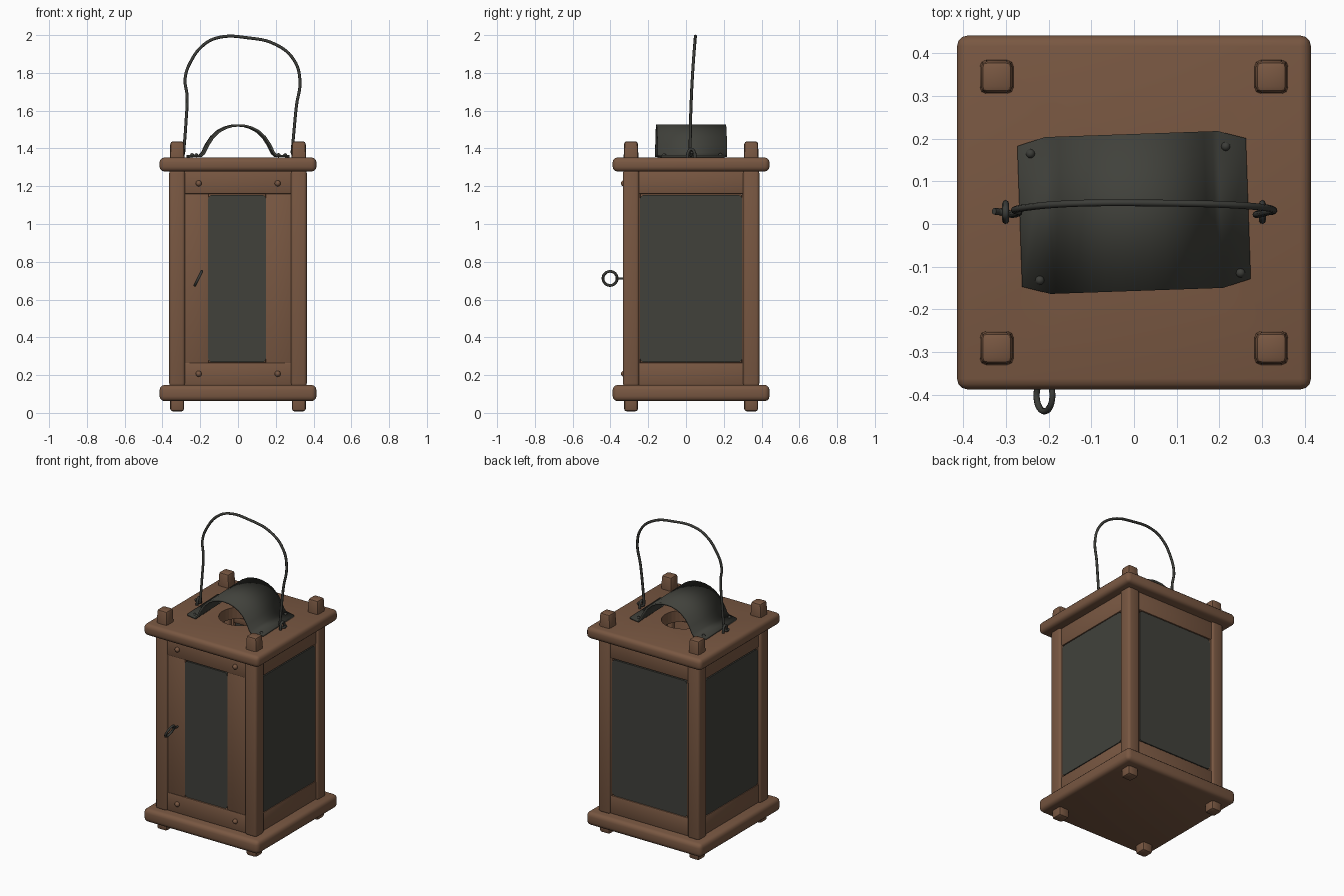
import bpy, bmesh, math
from mathutils import Vector, Matrix

old = bpy.data.objects.get("Cube")
if old:
    bpy.data.objects.remove(old, do_unlink=True)

CY = 0.027  # depth centre of the body


def material(name, rgb):
    m = bpy.data.materials.new(name)
    m.use_nodes = True
    m.diffuse_color = (*rgb, 1)
    m.node_tree.nodes["Principled BSDF"].inputs["Base Color"].default_value = (*rgb, 1)
    return m


wood = material("brown wood", (0.19, 0.096, 0.054))
pane = material("dark glass", (0.052, 0.053, 0.044))
iron = material("dark iron", (0.045, 0.046, 0.040))


def finish(name, bm, mat, smooth=True):
    bmesh.ops.recalc_face_normals(bm, faces=bm.faces)
    me = bpy.data.meshes.new(name)
    bm.to_mesh(me)
    bm.free()
    ob = bpy.data.objects.new(name, me)
    bpy.context.collection.objects.link(ob)
    me.materials.append(mat)
    if smooth:
        bpy.ops.object.select_all(action="DESELECT")
        ob.select_set(True)
        bpy.context.view_layer.objects.active = ob
        bpy.ops.object.shade_smooth_by_angle(angle=math.radians(40))
    return ob


def box(name, x, y, z, mat=wood, bevel=0.008, segments=2, taper=1.0):
    """Bevelled box from (min, max) ranges; taper shrinks the top."""
    bm = bmesh.new()
    bmesh.ops.create_cube(bm, size=1)
    mid = [(a + b) / 2 for a, b in (x, y, z)]
    size = [b - a for a, b in (x, y, z)]
    for v in bm.verts:
        k = taper if v.co.z > 0 else 1
        v.co = Vector((mid[0] + v.co.x * size[0] * k,
                       mid[1] + v.co.y * size[1] * k, mid[2] + v.co.z * size[2]))
    bmesh.ops.bevel(bm, geom=bm.edges[:], offset=bevel, segments=segments,
                    profile=0.5, affect="EDGES")
    return finish(name, bm, mat)


def tube(name, points, radius, cyclic=False):
    """Smooth iron wire through the points."""
    cu = bpy.data.curves.new(name, "CURVE")
    cu.dimensions = "3D"
    cu.bevel_depth, cu.bevel_resolution, cu.resolution_u = radius, 2, 6
    cu.use_fill_caps = True
    sp = cu.splines.new("BEZIER")
    sp.bezier_points.add(len(points) - 1)
    for bp, p in zip(sp.bezier_points, points):
        bp.co = p
        bp.handle_left_type = bp.handle_right_type = "AUTO"
    sp.use_cyclic_u = cyclic
    cu.materials.append(iron)
    ob = bpy.data.objects.new(name, cu)
    bpy.context.collection.objects.link(ob)
    return ob


def stud(name, at, radius, mat):
    bm = bmesh.new()
    bmesh.ops.create_uvsphere(bm, u_segments=12, v_segments=8, radius=radius)
    bmesh.ops.translate(bm, vec=at, verts=bm.verts)
    return finish(name, bm, mat)


# Base and roof boards
span = (CY - 0.415, CY + 0.415)
box("base_board", (-0.415, 0.415), span, (0.062, 0.148), bevel=0.026, segments=3)
roof = box("roof_board", (-0.415, 0.415), span, (1.278, 1.352), bevel=0.025, segments=3)

# Round smoke hole through the roof
bm = bmesh.new()
bmesh.ops.create_cone(bm, cap_ends=True, segments=32, radius1=0.13, radius2=0.13, depth=0.4)
bmesh.ops.translate(bm, vec=(0, CY, 1.3), verts=bm.verts)
cutter = finish("smoke_hole_cutter", bm, wood, smooth=False)
cutter.hide_render = True
cutter.hide_set(True)
cutter.display_type = "WIRE"
cut = roof.modifiers.new("smoke_hole", "BOOLEAN")
cut.operation, cut.object, cut.solver = "DIFFERENCE", cutter, "EXACT"

# Corner posts with feet below and pegs above
for sx, side in ((-1, "right"), (1, "left")):
    for sy, end in ((-1, "front"), (1, "back")):
        px, py = sx * 0.322, CY + sy * 0.318

        def around(c, half):
            return (c - half, c + half)

        tag = f"{end}_{side}"
        box(f"{tag}_post", around(px, 0.042), around(py, 0.043), (0.14, 1.285),
            bevel=0.016, segments=3)
        box(f"{tag}_foot", around(px, 0.037), around(py, 0.037), (0.008, 0.1), bevel=0.014)
        box(f"{tag}_peg", around(px, 0.041), around(py, 0.041), (1.3, 1.438),
            bevel=0.014, taper=0.88)


# Framed walls, built facing the front and then turned about the body centre
def wall(name, turn, depth, half_pane, shift, recess):
    outer = 0.288
    face = -depth
    parts = []
    for part, z in (("top_rail", (1.158, 1.28)), ("bottom_rail", (0.146, 0.266))):
        parts.append(box(f"{name}_{part}", (-outer, outer), (face, face + 0.045), z))
    for part, x in (("stile_a", (-outer, shift - half_pane)),
                    ("stile_b", (shift + half_pane, outer))):
        parts.append(box(f"{name}_{part}", x, (face + 0.003, face + 0.042),
                         (0.262, 1.162), bevel=0.005))
    # Glass pane with rounded corners
    bm = bmesh.new()
    bmesh.ops.create_cube(bm, size=1)
    bmesh.ops.scale(bm, vec=(2 * half_pane + 0.004, 0.02, 0.885), verts=bm.verts)
    bmesh.ops.translate(bm, vec=(shift, face + recess + 0.01, 0.711), verts=bm.verts)
    upright = [e for e in bm.edges if abs((e.verts[0].co - e.verts[1].co).y) > 0.01]
    bmesh.ops.bevel(bm, geom=upright, offset=0.02, segments=3, profile=0.5, affect="EDGES")
    parts.append(finish(f"{name}_glass", bm, pane))
    # Wooden strip seen behind the rounded pane corners
    for z in (0.28, 1.142):
        parts.append(box(f"{name}_corner_strip", (shift - half_pane, shift + half_pane),
                         (face + 0.025, face + 0.04), (z - 0.02, z + 0.02), bevel=0.003))
    move = Matrix.Translation((0, CY, 0)) @ Matrix.Rotation(turn, 4, "Z")
    for p in parts:
        p.data.transform(move)


wall("door", 0, 0.352, 0.151, -0.005, 0.004)
wall("left_wall", math.pi / 2, 0.35, 0.268, 0, 0.002)
wall("right_wall", -math.pi / 2, 0.35, 0.268, 0, 0.002)
wall("back_wall", math.pi, 0.35, 0.268, 0, 0.002)

# Door pegs and ring pull
for x in (-0.208, 0.21):
    for z in (0.207, 1.215):
        stud("door_peg", (x, -0.328, z), 0.016, wood)
ring = []
for i in range(10):
    a = math.tau * i / 10
    dz = 0.037 * math.sin(a)
    ring.append((-0.21 + 0.5 * dz, -0.402 + 0.037 * math.cos(a), 0.712 + dz))
tube("door_ring", ring, 0.0075, cyclic=True)
tube("ring_shank", [(-0.21, -0.3, 0.712), (-0.21, -0.345, 0.712), (-0.21, -0.367, 0.712)], 0.006)

# Arched smoke hood with flat riveted flanges
half = [(0.268, 1.359), (0.2, 1.361), (0.185, 1.375), (0.165, 1.417), (0.138, 1.459),
        (0.105, 1.490), (0.07, 1.509), (0.035, 1.519)]
profile = [(-x, z) for x, z in half] + [(0, 1.522)] + [(x, z) for x, z in reversed(half)]
bm = bmesh.new()
rows = []
for s in (-1, 1):
    rows.append([bm.verts.new((x, s * (0.165 if abs(x) > 0.25 else 0.184), z))
                 for x, z in profile])
for i in range(len(profile) - 1):
    bm.faces.new((rows[0][i], rows[0][i + 1], rows[1][i + 1], rows[1][i]))
bmesh.ops.rotate(bm, cent=(0, 0, 0), matrix=Matrix.Rotation(math.radians(2), 3, "Z"), verts=bm.verts)
bmesh.ops.translate(bm, vec=(0, CY, 0), verts=bm.verts)
hood = finish("smoke_hood", bm, pane)
thick = hood.modifiers.new("sheet", "SOLIDIFY")
thick.thickness, thick.offset = 0.012, 0
for x, y in ((-0.243, 0.165), (0.215, 0.182), (-0.221, -0.132), (0.25, -0.115)):
    stud("hood_rivet", (x, y, 1.364), 0.011, iron)

# Bent wire handle and its staples
path = [(-0.288, 1.375), (-0.276, 1.53), (-0.27, 1.68), (-0.28, 1.77), (-0.25, 1.86),
        (-0.18, 1.95), (-0.1, 1.988), (0.05, 1.986), (0.2, 1.95), (0.295, 1.87),
        (0.328, 1.76), (0.31, 1.63), (0.297, 1.5), (0.286, 1.375)]
tube("handle", [(x, 0.022 + 0.027 * ((z - 1.375) / 0.61) ** 2, z) for x, z in path], 0.008)
for s in (-1, 1):
    x = s * 0.301
    tube("handle_staple", [(x, 0.008, 1.34), (x, 0.012, 1.38), (x, 0.028, 1.396),
                           (x, 0.044, 1.38), (x, 0.048, 1.34)], 0.008)
    tube("handle_hook", [(s * 0.286, 0.022, 1.385), (s * 0.292, 0.024, 1.366),
                         (s * 0.312, 0.028, 1.364), (s * 0.328, 0.03, 1.378)], 0.008)
